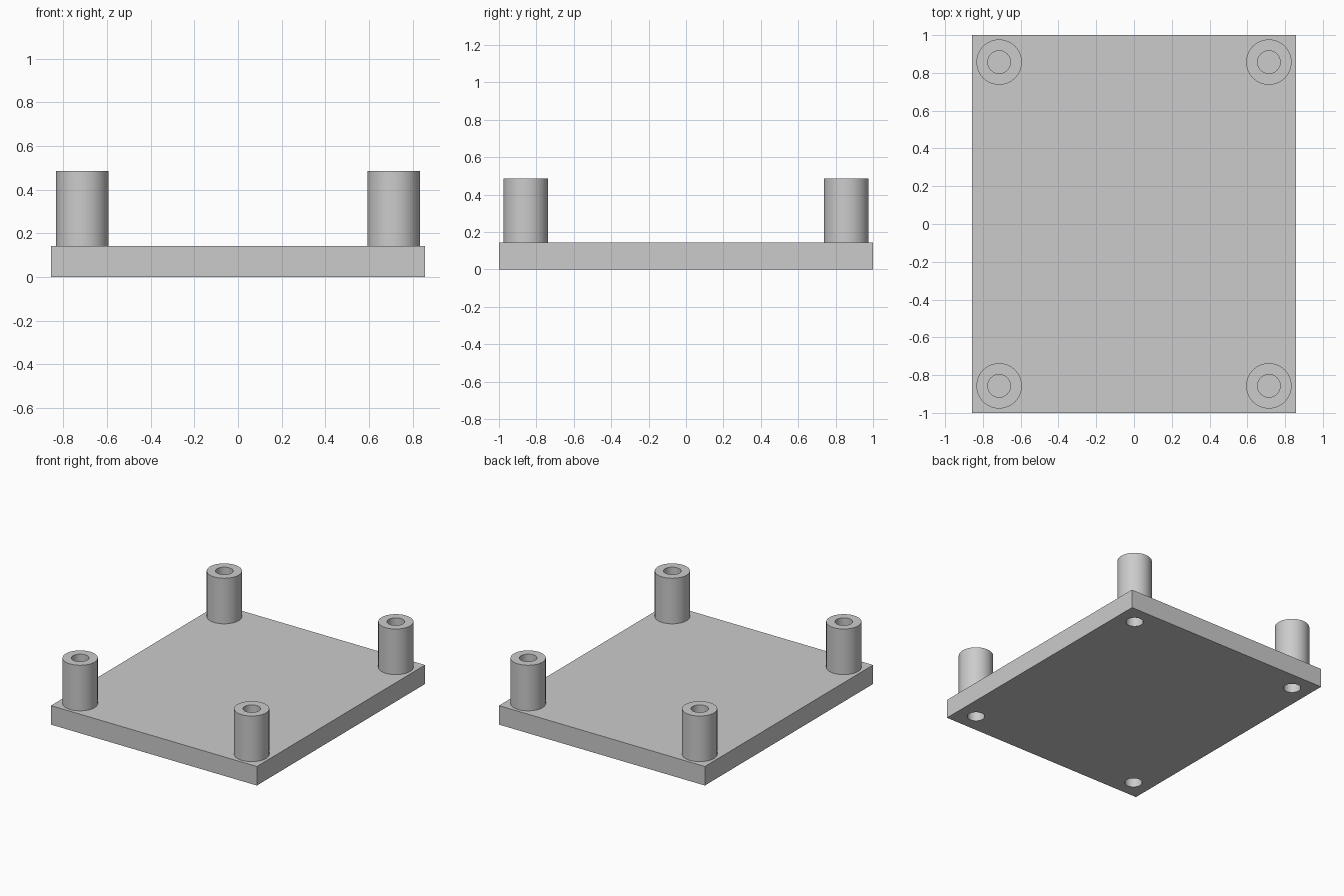
import bpy
import bmesh
from math import radians, cos, sin, tau

cube = bpy.data.objects.get("Cube")
if cube:
    bpy.data.objects.remove(cube, do_unlink=True)

# Plate and post dimensions
WIDTH, DEPTH, THICK = 1.714, 2.0, 0.143
POST_X, POST_Y, POST_TOP = 0.714, 0.857, 0.486
POST_R, BORE_R, SIDES = 0.12, 0.06, 64
WEB = 0.01  # thin floor left between the bore and the underside hole

grey = bpy.data.materials.new("plain grey")
grey.use_nodes = True
colour = (0.6, 0.6, 0.6, 1)
grey.diffuse_color = colour
grey.node_tree.nodes["Principled BSDF"].inputs["Base Color"].default_value = colour


def add_object(name, bm, location=(0, 0, 0)):
    bmesh.ops.recalc_face_normals(bm, faces=bm.faces)
    mesh = bpy.data.meshes.new(name)
    bm.to_mesh(mesh)
    bm.free()
    mesh.materials.append(grey)
    obj = bpy.data.objects.new(name, mesh)
    obj.location = location
    bpy.context.collection.objects.link(obj)
    return obj


def select_only(obj):
    bpy.ops.object.select_all(action='DESELECT')
    obj.select_set(True)
    bpy.context.view_layer.objects.active = obj


def tube(name, location):
    # Closed rectangular profile swept into a hollow post
    bm = bmesh.new()
    profile = [(POST_R, THICK), (POST_R, POST_TOP), (BORE_R, POST_TOP), (BORE_R, THICK)]
    rings = [[bm.verts.new((r * cos(tau * i / SIDES), r * sin(tau * i / SIDES), z))
              for i in range(SIDES)] for r, z in profile]
    for a, b in zip(rings, rings[1:] + rings[:1]):
        for i in range(SIDES):
            j = (i + 1) % SIDES
            bm.faces.new((a[i], a[j], b[j], b[i]))
    obj = add_object(name, bm, location)
    select_only(obj)
    bpy.ops.object.shade_smooth_by_angle(angle=radians(30))


# Base plate
bm = bmesh.new()
bmesh.ops.create_cube(bm, size=1)
bmesh.ops.scale(bm, vec=(WIDTH, DEPTH, THICK), verts=bm.verts)
bmesh.ops.translate(bm, vec=(0, 0, THICK / 2), verts=bm.verts)
plate = add_object("base_plate", bm)

# Corner posts, and one cutter for the four underside holes
cutter_bm = bmesh.new()
for x, side in ((-POST_X, "right"), (POST_X, "left")):
    for y, end in ((-POST_Y, "front"), (POST_Y, "back")):
        tube(f"{end}_{side}_post", (x, y, 0))
        hole = bmesh.ops.create_cone(cutter_bm, cap_ends=True, segments=SIDES,
                                     radius1=BORE_R, radius2=BORE_R,
                                     depth=2 * (THICK - WEB))
        bmesh.ops.translate(cutter_bm, vec=(x, y, 0), verts=hole["verts"])
cutter = add_object("hole_cutter", cutter_bm)
cutter.hide_render = True

# Cut the holes into the plate
cut = plate.modifiers.new("screw_holes", 'BOOLEAN')
cut.operation = 'DIFFERENCE'
cut.solver = 'EXACT'
cut.object = cutter
select_only(plate)
bpy.ops.object.modifier_apply(modifier=cut.name)
bpy.data.objects.remove(cutter, do_unlink=True)
bpy.ops.object.shade_smooth_by_angle(angle=radians(30))
